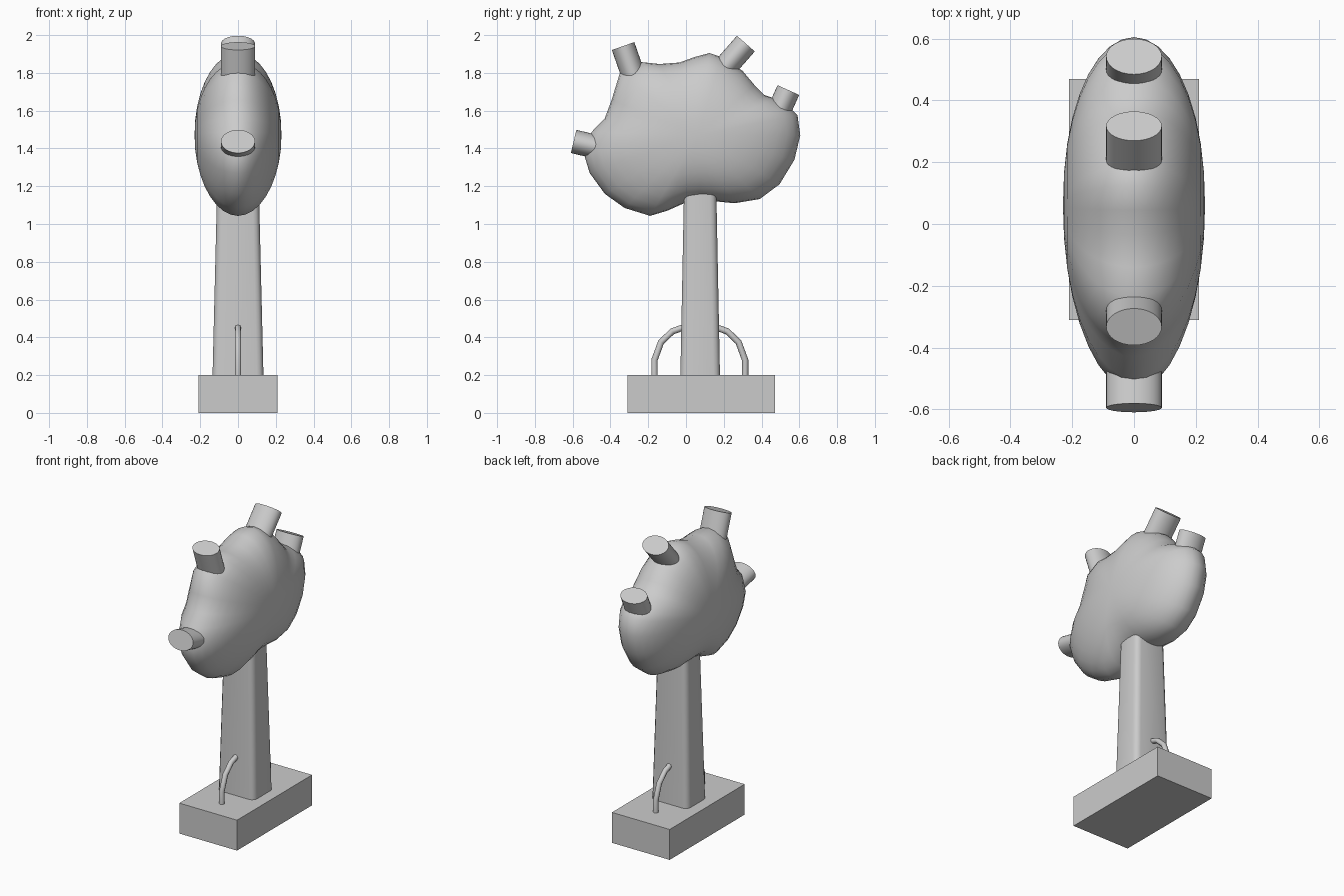
import bpy, bmesh
from math import sin, cos, pi
from mathutils import Vector, Matrix

if "Cube" in bpy.data.objects:
    bpy.data.objects.remove(bpy.data.objects["Cube"])


def finish(bm, name, angle=None):
    bmesh.ops.recalc_face_normals(bm, faces=bm.faces[:])
    me = bpy.data.meshes.new(name)
    bm.to_mesh(me)
    bm.free()
    ob = bpy.data.objects.new(name, me)
    bpy.context.collection.objects.link(ob)
    if angle:
        bpy.ops.object.select_all(action='DESELECT')
        ob.select_set(True)
        bpy.context.view_layer.objects.active = ob
        bpy.ops.object.shade_smooth_by_angle(angle=angle)
    return ob


# Plinth
bm = bmesh.new()
bmesh.ops.create_cube(bm, size=1, matrix=Matrix.Translation((0, 0.08, 0.1)) @ Matrix.Diagonal((0.42, 0.78, 0.2, 1)))
finish(bm, "base_block")

# Tapered trunk with softened vertical edges
bm = bmesh.new()
bmesh.ops.create_cube(bm, size=1)
for v in bm.verts:
    low = v.co.z < 0
    v.co = Vector((v.co.x * (0.27 if low else 0.218), 0.075 + v.co.y * (0.21 if low else 0.168), 0.19 if low else 1.25))
edges = [e for e in bm.edges if abs(e.verts[0].co.z - e.verts[1].co.z) > 0.5]
bmesh.ops.bevel(bm, geom=edges, offset=0.035, segments=3, profile=0.5, affect='EDGES')
finish(bm, "trunk", 0.7)

# Lobed body: side outline (y, z) shrunk in rings towards rounded flanks
outline = [(-.54, 1.37), (-.51, 1.27), (-.43, 1.16), (-.325, 1.085), (-.19, 1.043), (-.10, 1.07),
           (-.01, 1.11), (.08, 1.125), (.155, 1.12), (.257, 1.11), (.39, 1.132), (.495, 1.21),
           (.574, 1.34), (.605, 1.47), (.59, 1.577), (.547, 1.62), (.468, 1.665), (.415, 1.683),
           (.362, 1.736), (.30, 1.81), (.188, 1.884), (.124, 1.905), (.045, 1.884), (-.034, 1.855),
           (-.14, 1.847), (-.235, 1.857), (-.35, 1.80), (-.394, 1.656), (-.43, 1.56), (-.50, 1.487)]
center = Vector((0.06, 1.47))
bm = bmesh.new()
RINGS = 18
rings = []
for i in range(1, RINGS):
    t = pi * i / RINGS
    s = sin(t) ** 0.93
    x = 0.23 * cos(t)
    ring = []
    for p in outline:
        d = Vector(p) - center
        u = d.normalized()
        mild = u / ((u.x / 0.54) ** 2 + (u.y / 0.41) ** 2) ** 0.5
        q = center + s * (d * s + mild * (1 - s))
        ring.append(bm.verts.new((x, q.x, q.y)))
    rings.append(ring)
n = len(outline)
for a, b in zip(rings, rings[1:]):
    for k in range(n):
        bm.faces.new((a[k], a[(k + 1) % n], b[(k + 1) % n], b[k]))
for ring, x in ((rings[0], 0.23), (rings[-1], -0.23)):
    pole = bm.verts.new((x, center.x, center.y))
    for k in range(n):
        bm.faces.new((ring[k], ring[(k + 1) % n], pole))
finish(bm, "lobed_body", 1.2)

# Oval stubs: end centre (y, z) and outward direction
stubs = [("front_stub", (-.595, 1.437), (-.97, .23)),
         ("top_front_stub", (-.333, 1.942), (-.33, .945)),
         ("top_back_stub", (.317, 1.955), (.66, .75)),
         ("back_stub", (.542, 1.709), (.41, .91))]
for name, end, out in stubs:
    axis = Vector((0, *out)).normalized()
    side = Vector((1, 0, 0))
    rot = Matrix((side, axis.cross(side), axis)).transposed().to_4x4()
    length = 0.22
    mid = Vector((0, *end)) - axis * length / 2
    bm = bmesh.new()
    bmesh.ops.create_cone(bm, cap_ends=True, segments=32, radius1=1, radius2=1, depth=length,
                          matrix=Matrix.Translation(mid) @ rot @ Matrix.Diagonal((0.09, 0.063, 1, 1)))
    finish(bm, name, 0.6)

# Bent pipes either side of the trunk
half = [(-.24, .19), (-.24, .28), (-.205, .375), (-.145, .432), (-.085, .453)]
for name, sign in (("front_pipe", 1), ("back_pipe", -1)):
    cu = bpy.data.curves.new(name, 'CURVE')
    cu.dimensions = '3D'
    cu.bevel_depth = 0.017
    cu.bevel_resolution = 2
    cu.use_fill_caps = True
    sp = cu.splines.new('POLY')
    sp.points.add(len(half) - 1)
    for pt, (y, z) in zip(sp.points, half):
        pt.co = (0, 0.073 + sign * y, z, 1)
    bpy.context.collection.objects.link(bpy.data.objects.new(name, cu))
